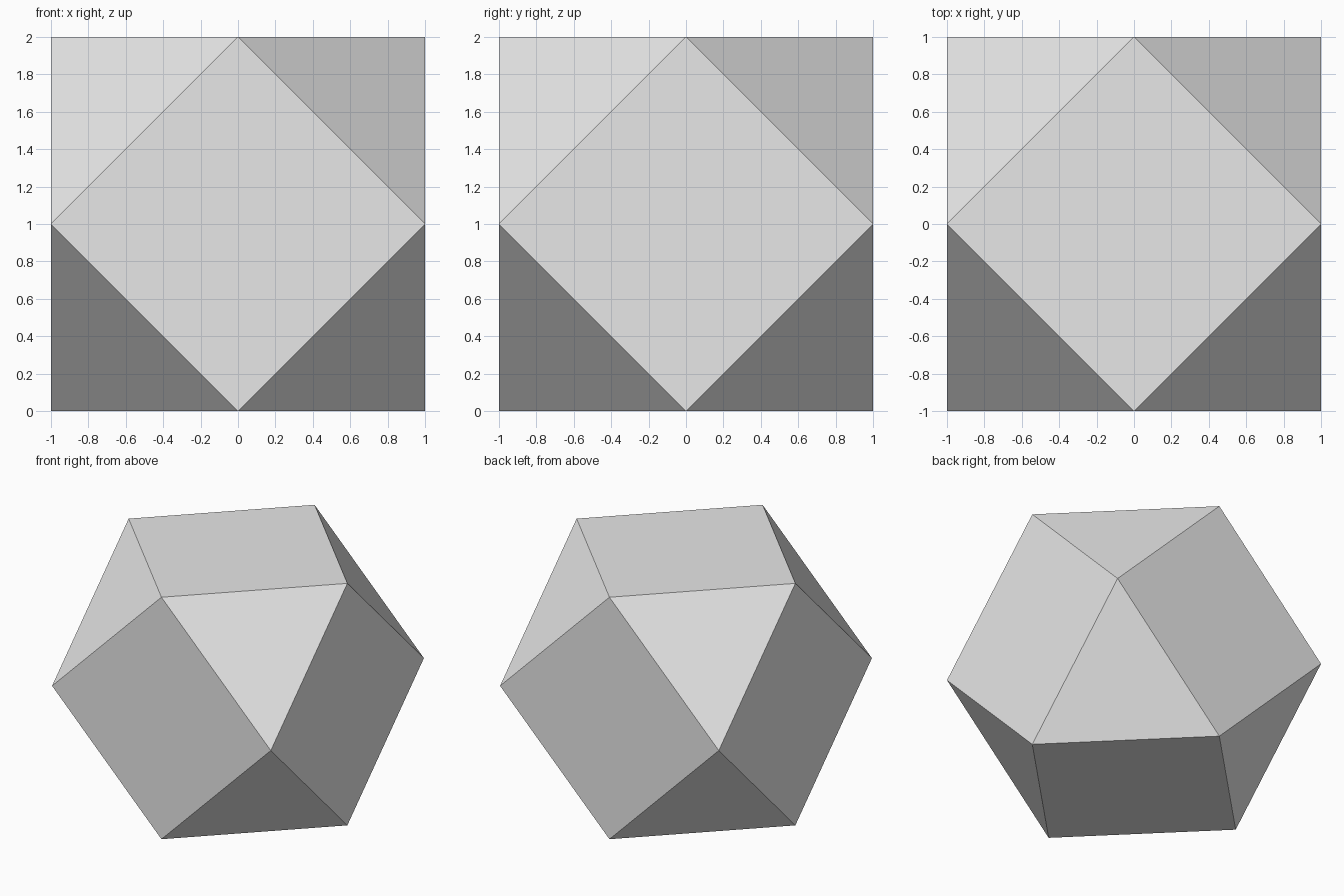
import bpy, bmesh, math
from itertools import product

if "Cube" in bpy.data.objects:
    bpy.data.objects.remove(bpy.data.objects["Cube"])

# Single flat grey
grey = bpy.data.materials.new("light grey")
grey.diffuse_color = (0.8, 0.8, 0.8, 1.0)
grey.use_nodes = True
grey.node_tree.nodes["Principled BSDF"].inputs["Base Color"].default_value = grey.diffuse_color

# Cuboctahedron: hull of the twelve edge midpoints of a cube
bm = bmesh.new()
for x, y, z in product((-1, 0, 1), repeat=3):
    if (x, y, z).count(0) == 1:
        bm.verts.new((x, y, z + 1))
bmesh.ops.convex_hull(bm, input=bm.verts[:])

# Merge the coplanar triangles into six square faces
bmesh.ops.dissolve_limit(bm, angle_limit=math.radians(1),
                         verts=bm.verts[:], edges=bm.edges[:])
bmesh.ops.recalc_face_normals(bm, faces=bm.faces[:])

mesh = bpy.data.meshes.new("cuboctahedron")
bm.to_mesh(mesh)
bm.free()
mesh.materials.append(grey)
solid = bpy.data.objects.new("cuboctahedron", mesh)
bpy.context.collection.objects.link(solid)
